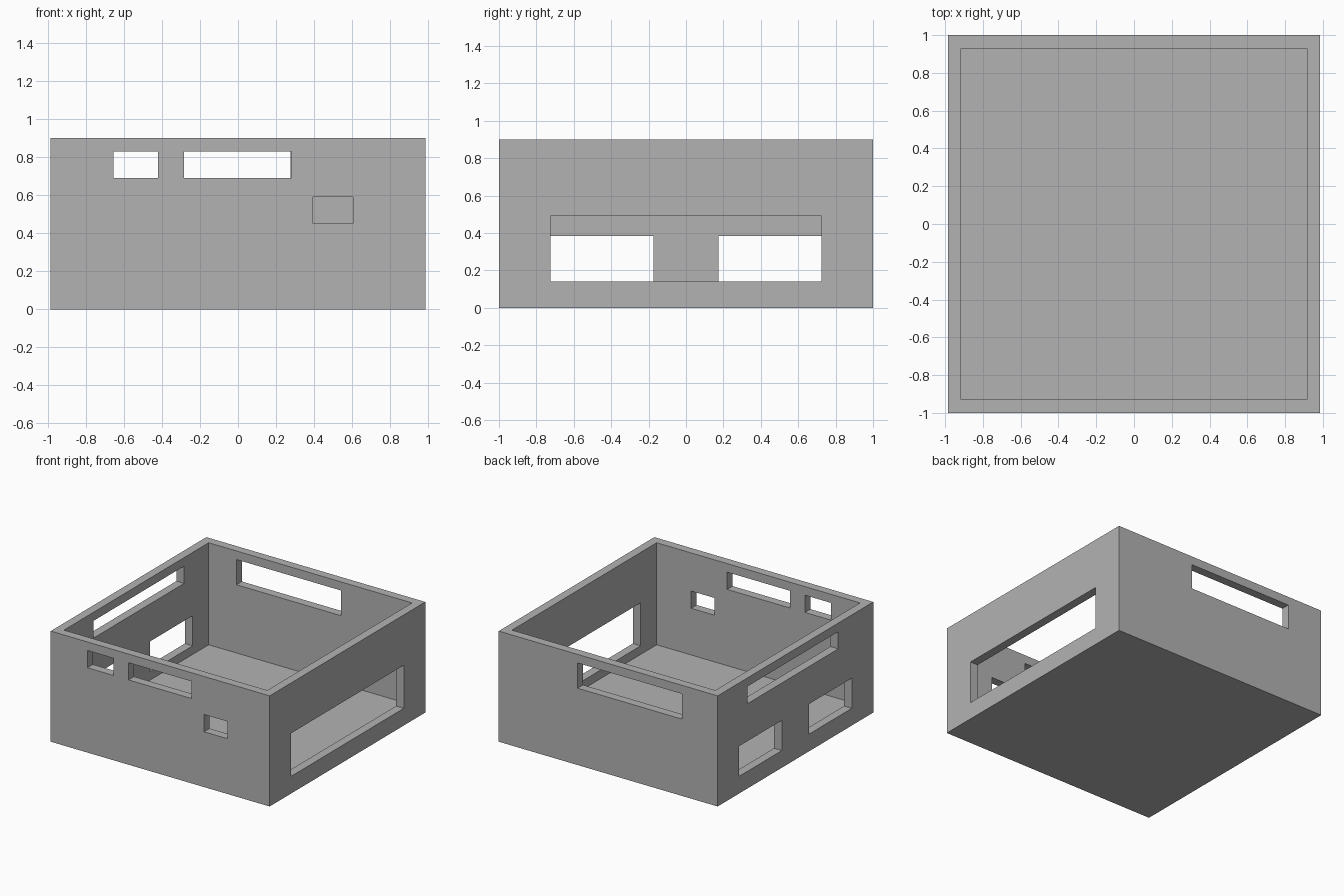
import bpy
import bmesh
from mathutils import Matrix, Vector

if "Cube" in bpy.data.objects:
    bpy.data.objects.remove(bpy.data.objects["Cube"], do_unlink=True)

HALF_X, HALF_Y, HEIGHT, WALL = 0.985, 1.0, 0.9, 0.07
MARGIN = 0.05  # how far cutters reach past each wall

grey = bpy.data.materials.new("plain grey")
grey.use_nodes = True
colour = (0.45, 0.45, 0.45, 1)
grey.diffuse_color = colour
grey.node_tree.nodes["Principled BSDF"].inputs["Base Color"].default_value = colour


def box(name, low, high):
    """Axis-aligned box between two corners."""
    low, high = Vector(low), Vector(high)
    bm = bmesh.new()
    matrix = Matrix.Translation((low + high) / 2) @ Matrix.Diagonal((high - low).to_4d())
    bmesh.ops.create_cube(bm, size=1, matrix=matrix)
    mesh = bpy.data.meshes.new(name)
    bm.to_mesh(mesh)
    bm.free()
    mesh.materials.append(grey)
    obj = bpy.data.objects.new(name, mesh)
    bpy.context.collection.objects.link(obj)
    return obj


def cut(target, low, high):
    """Cut a box out of the target and discard the cutter."""
    cutter = box("cutter", low, high)
    cutter.hide_render = True
    mod = target.modifiers.new("opening", "BOOLEAN")
    mod.operation = "DIFFERENCE"
    mod.solver = "EXACT"
    mod.object = cutter
    bpy.context.view_layer.objects.active = target
    bpy.ops.object.modifier_apply(modifier=mod.name)
    bpy.data.objects.remove(cutter, do_unlink=True)


def cut_wall(target, side, start, end, bottom, top):
    """Rectangular opening; start and end run along the wall."""
    if side in ("front", "back"):
        sign = -1 if side == "front" else 1
        near, far = sorted((sign * (HALF_Y - WALL - MARGIN), sign * (HALF_Y + MARGIN)))
        cut(target, (start, near, bottom), (end, far, top))
    else:
        sign = -1 if side == "minus_x" else 1
        near, far = sorted((sign * (HALF_X - WALL - MARGIN), sign * (HALF_X + MARGIN)))
        cut(target, (near, start, bottom), (far, end, top))


# Open-topped box with a floor and four walls
shell = box("box_shell", (-HALF_X, -HALF_Y, 0), (HALF_X, HALF_Y, HEIGHT))
cut(shell, (WALL - HALF_X, WALL - HALF_Y, WALL),
    (HALF_X - WALL, HALF_Y - WALL, HEIGHT + MARGIN))

# Openings: wall, start, end, bottom, top
openings = [
    ("front", -0.655, -0.42, 0.69, 0.83),
    ("front", -0.285, 0.28, 0.69, 0.83),
    ("front", 0.395, 0.605, 0.45, 0.59),
    ("back", -0.665, 0.275, 0.625, 0.83),
    ("plus_x", -0.725, 0.725, 0.14, 0.49),
    ("minus_x", -0.725, -0.175, 0.14, 0.385),
    ("minus_x", 0.175, 0.725, 0.14, 0.385),
    ("minus_x", -0.55, 0.615, 0.69, 0.83),
]
for opening in openings:
    cut_wall(shell, *opening)
